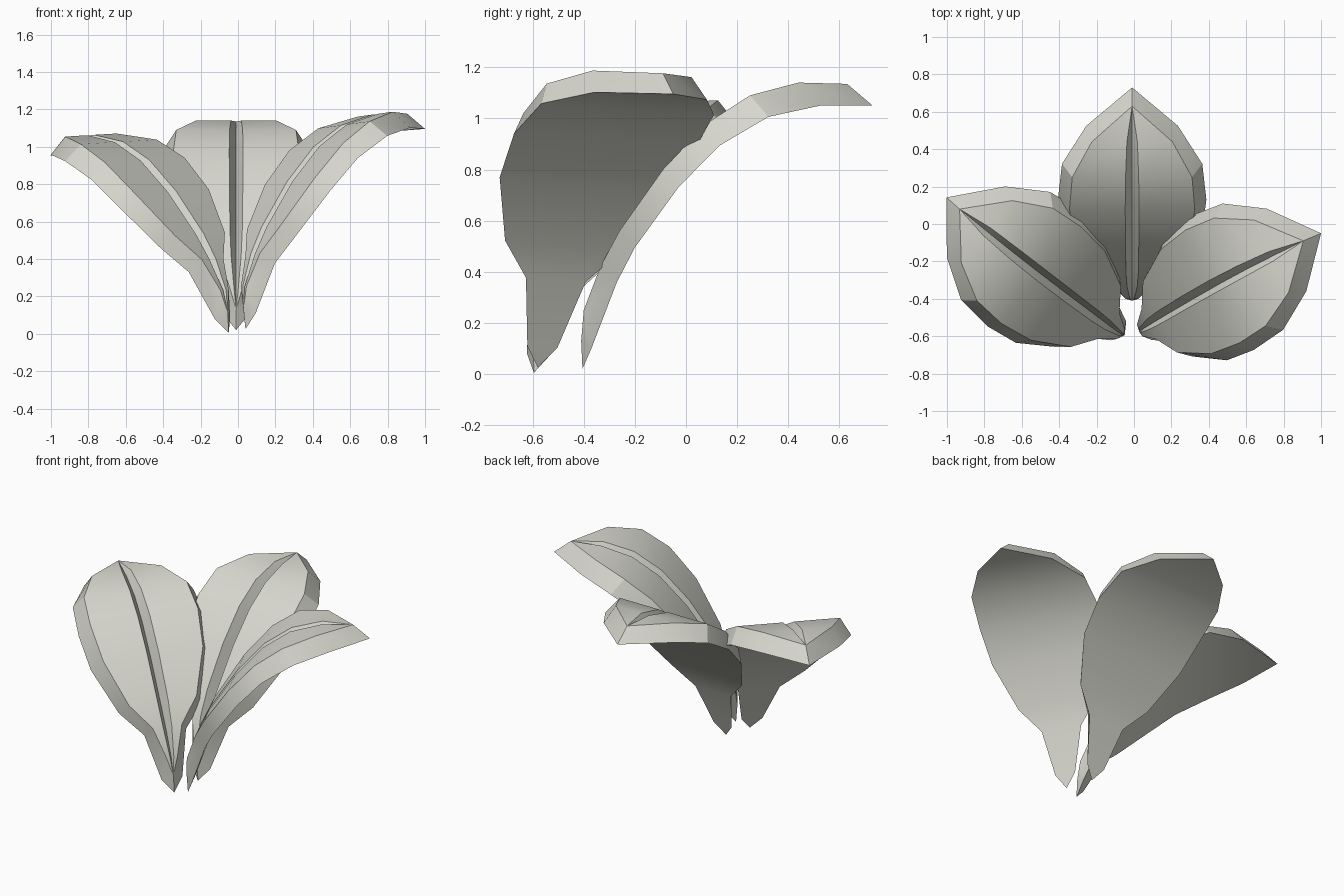
import bpy, bmesh
from mathutils import Vector, Matrix

cube = bpy.data.objects.get("Cube")
if cube:
    bpy.data.objects.remove(cube, do_unlink=True)

mat = bpy.data.materials.new("pale_warm_grey")
mat.use_nodes = True
colour = (0.68, 0.68, 0.62, 1)
mat.diffuse_color = colour
mat.node_tree.nodes["Principled BSDF"].inputs["Base Color"].default_value = colour

# Stations from tip to stem: (half width, forward, up)
UNDERSIDE = [(0, .73, 1.05), (.245, .525, 1.05), (.375, .322, 1.006),
             (.397, .13, .893), (.375, -.03, .73), (.26, -.2, .495),
             (.13, -.27, .36), (.065, -.37, .1), (0, -.405, .02)]
UPPER = [(0, .63, 1.135), (.215, .44, 1.14), (.32, .25, 1.09),
         (.335, .08, .98), (.31, -.09, .8), (.21, -.26, .56),
         (.09, -.335, .42), (.035, -.4, .25), (0, -.41, .13)]
# Central groove: (half width, depth) at each station
GROOVE = [(0, 0), (.028, .04), (.035, .06), (.037, .075), (.036, .08),
          (.033, .07), (.027, .05), (.012, .02), (0, 0)]
STEM = Vector(UNDERSIDE[-1])


def frame(side, chord):
    """Orthonormal basis from a sideways and a lengthwise direction."""
    c = Vector(chord).normalized()
    s = Vector(side)
    s = (s - c * s.dot(c)).normalized()
    return Matrix((s, c, s.cross(c))).transposed()


REST = frame((1, 0, 0), Vector(UNDERSIDE[0]) - STEM)


def ring(i):
    """Closed cross-section: flat underside, bevelled rim, grooved top."""
    bx, by, bz = UNDERSIDE[i]
    tx, ty, tz = UPPER[i]
    gw, gd = GROOVE[i]
    a, b = UPPER[max(i - 1, 0)], UPPER[min(i + 1, len(UPPER) - 1)]
    normal = Vector((0, b[2] - a[2], a[1] - b[1])).normalized()
    top = Vector((0, ty, tz))
    points = [Vector((-bx, by, bz)), Vector((bx, by, bz))]
    points += [top + Vector((x, 0, 0)) for x in (tx, gw)]
    points.append(top - normal * gd)
    points += [top - Vector((x, 0, 0)) for x in (gw, tx)]
    return points


def petal(name, base, side, chord):
    turn = frame(side, chord) @ REST.transposed()
    bm = bmesh.new()
    rings = [[bm.verts.new(turn @ (p - STEM) + Vector(base)) for p in ring(i)]
             for i in range(len(UPPER))]
    for r, s in zip(rings, rings[1:]):
        for k in range(len(r)):
            n = (k + 1) % len(r)
            bm.faces.new((r[k], r[n], s[n], s[k]))
    bmesh.ops.remove_doubles(bm, verts=bm.verts, dist=0.0005)
    bmesh.ops.recalc_face_normals(bm, faces=bm.faces)
    mesh = bpy.data.meshes.new(name)
    bm.to_mesh(mesh)
    bm.free()
    mesh.materials.append(mat)
    ob = bpy.data.objects.new(name, mesh)
    bpy.context.collection.objects.link(ob)
    bpy.ops.object.select_all(action='DESELECT')
    ob.select_set(True)
    bpy.context.view_layer.objects.active = ob
    bpy.ops.object.shade_smooth_by_angle(angle=0.5)


# Three copies of the petal, each turned and tilted differently
petal("back_petal", (-.01, -.405, .02), (1, 0, 0), (0, 1.135, 1.03))
petal("left_petal", (.04, -.58, .025), (.438, -.897, .067), (.96, .53, 1.07))
petal("right_petal", (-.05, -.595, .005), (.469, .573, .03), (-.95, .735, .945))
